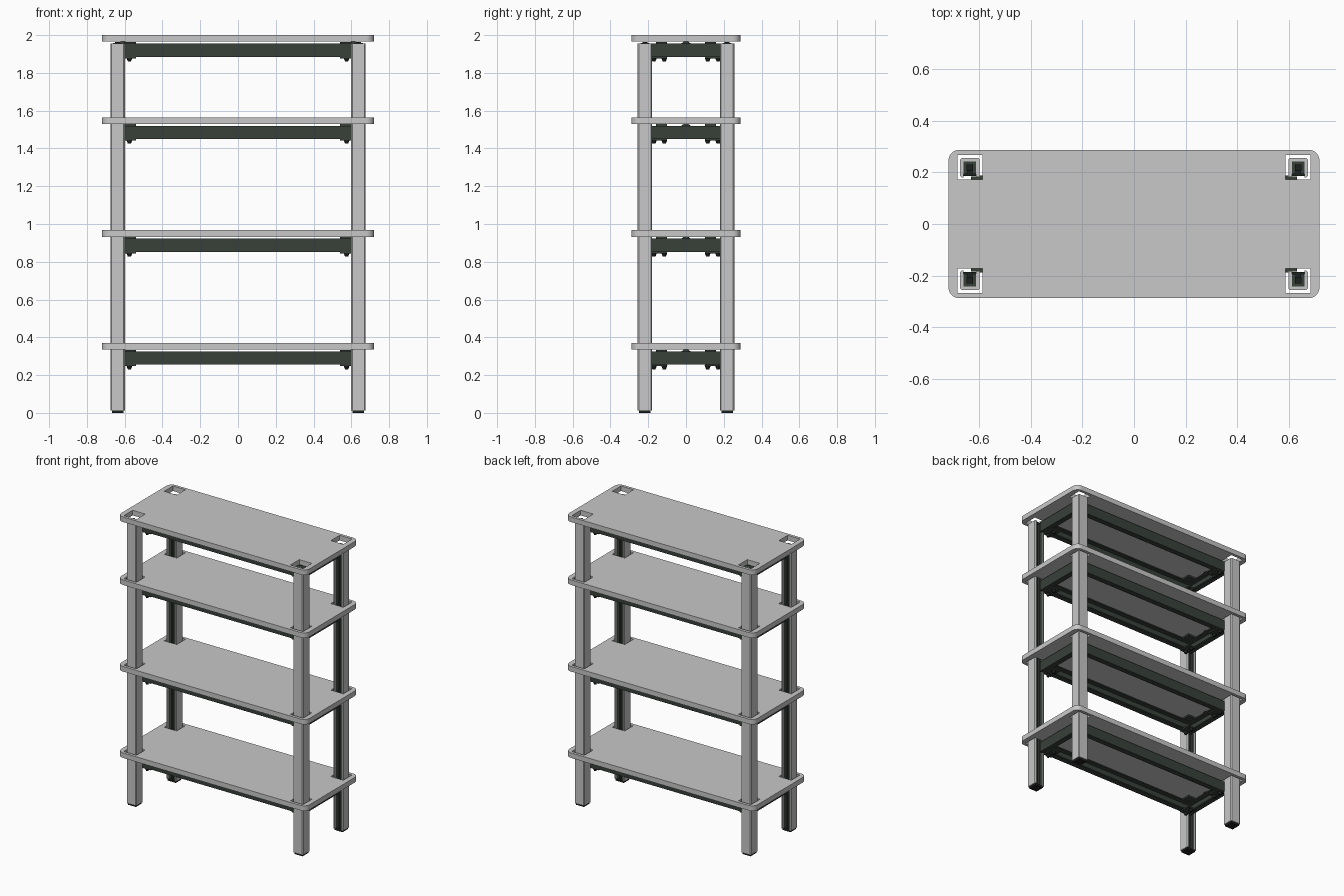
import bpy, bmesh, math
from mathutils import Matrix, Vector

if "Cube" in bpy.data.objects:
    bpy.data.objects.remove(bpy.data.objects["Cube"], do_unlink=True)


def material(name, rgb):
    m = bpy.data.materials.new(name)
    m.use_nodes = True
    m.diffuse_color = (*rgb, 1)
    m.node_tree.nodes["Principled BSDF"].inputs["Base Color"].default_value = (*rgb, 1)
    return m


GREY = material("light grey panel", (0.58, 0.58, 0.58))
DARK = material("dark green metal", (0.04, 0.052, 0.042))
BLACK = material("black rubber", (0.012, 0.015, 0.013))

SIGNS = [(sx, sy) for sx in (-1, 1) for sy in (-1, 1)]
SHELF_BOTTOMS = (0.335, 0.932, 1.53, 1.965)
SHELF_THICK = 0.035
LEG_X, LEG_Y, LEG_HALF = 0.637, 0.218, 0.038


def finish(name, bm, mat, smooth=False):
    bmesh.ops.recalc_face_normals(bm, faces=bm.faces)
    me = bpy.data.meshes.new(name)
    bm.to_mesh(me)
    bm.free()
    me.materials.append(mat)
    ob = bpy.data.objects.new(name, me)
    bpy.context.collection.objects.link(ob)
    if smooth:
        bpy.ops.object.select_all(action='DESELECT')
        ob.select_set(True)
        bpy.context.view_layer.objects.active = ob
        bpy.ops.object.shade_smooth_by_angle(angle=math.radians(30))
    return ob


def prism(name, pts, length, mat, matrix):
    """Extrude a closed 2D profile along local z, then place it."""
    bm = bmesh.new()
    face = bm.faces.new([bm.verts.new((u, v, 0)) for u, v in pts])
    ext = bmesh.ops.extrude_face_region(bm, geom=[face])["geom"]
    bmesh.ops.translate(bm, vec=(0, 0, length),
                        verts=[g for g in ext if isinstance(g, bmesh.types.BMVert)])
    bm.transform(matrix)
    return finish(name, bm, mat)


def box(name, lo, hi, mat):
    lo, hi = Vector(lo), Vector(hi)
    bm = bmesh.new()
    bmesh.ops.create_cube(bm, size=1)
    bm.transform(Matrix.Translation((lo + hi) / 2) @ Matrix.Diagonal((*(hi - lo), 1)))
    return finish(name, bm, mat)


def cone(name, centre, r_low, r_high, depth, mat):
    bm = bmesh.new()
    bmesh.ops.create_cone(bm, cap_ends=True, segments=12, radius1=r_low, radius2=r_high,
                          depth=depth, matrix=Matrix.Translation(centre))
    return finish(name, bm, mat, True)


def corner_box(name, sx, sy, x, y, z, mat):
    """Box given by ranges in the positive quarter, mirrored by signs."""
    xs, ys = sorted(sx * v for v in x), sorted(sy * v for v in y)
    return box(name, (xs[0], ys[0], z[0]), (xs[1], ys[1], z[1]), mat)


def outline(hx, hy, r, steps=8):
    """Rounded rectangle."""
    pts = []
    for q, (sx, sy) in enumerate([(1, 1), (-1, 1), (-1, -1), (1, -1)]):
        for i in range(steps + 1):
            a = math.pi / 2 * (q + i / steps)
            pts.append((sx * (hx - r) + r * math.cos(a), sy * (hy - r) + r * math.sin(a)))
    return pts


def shelf(name, z):
    """Rounded board with four square leg openings, from a filled flat curve."""
    cu = bpy.data.curves.new(name, 'CURVE')
    cu.dimensions, cu.fill_mode = '2D', 'BOTH'
    cu.extrude = SHELF_THICK / 2
    loops = [outline(0.72, 0.288, 0.042)]
    for sx, sy in SIGNS:
        h = 0.048
        loops.append([(sx * LEG_X + a * h, sy * 0.22 + b * h)
                      for a, b in [(-1, -1), (-1, 1), (1, 1), (1, -1)]])
    for pts in loops:
        sp = cu.splines.new('POLY')
        sp.points.add(len(pts) - 1)
        for p, (x, y) in zip(sp.points, pts):
            p.co = (x, y, 0, 1)
        sp.use_cyclic_u = True
    tmp = bpy.data.objects.new(name + "_curve", cu)
    bpy.context.collection.objects.link(tmp)
    bpy.context.view_layer.update()
    me = tmp.to_mesh()
    bm = bmesh.new()
    bm.from_mesh(me)
    tmp.to_mesh_clear()
    bpy.data.objects.remove(tmp, do_unlink=True)
    bmesh.ops.remove_doubles(bm, verts=bm.verts, dist=0.0001)
    bmesh.ops.translate(bm, vec=(0, 0, z + SHELF_THICK / 2), verts=bm.verts)
    finish(name, bm, GREY, True)


# Legs: grey channels open towards the middle, with a dark metal core and a foot
H, W, C = LEG_HALF, 0.014, 0.006
leg_profile = [(-H + W, -H), (-H + C, -H), (-H, -H + C), (-H, H - C), (-H + C, H), (H - C, H),
               (H, H - C), (H, -H + C), (H - C, -H), (H - W, -H), (H - W, H - W), (-H + W, H - W)]
K, G = H - W, 0.009
core_profile = [(-K, -K), (-G, -K), (-G, -G), (G, -G), (G, -K), (K, -K), (K, K), (-K, K)]
for sx, sy in SIGNS:
    place = Matrix.Translation((sx * LEG_X, sy * LEG_Y, 0.012)) @ Matrix.Diagonal((sx, sy, 1, 1))
    prism("leg", leg_profile, 1.943, GREY, place)
    prism("leg_core", core_profile, 1.946, DARK, place)
    corner_box("foot", sx, sy, (LEG_X - 0.031, LEG_X + 0.031),
               (LEG_Y - 0.031, LEG_Y + 0.031), (0, 0.014), BLACK)
    corner_box("leg_top_plate", sx, sy, (LEG_X - 0.013, LEG_X + 0.013),
               (LEG_Y - 0.013, LEG_Y + 0.013), (1.95, 1.964), BLACK)

# Shelves, each carried by a frame of channel beams
BEAM_H, BEAM_W, T = 0.07, 0.038, 0.008
beam_profile = [(0, 0), (-BEAM_W, 0), (-BEAM_W, T), (-T, T), (-T, BEAM_H - T),
                (-BEAM_W, BEAM_H - T), (-BEAM_W, BEAM_H), (0, BEAM_H)]
for i, z in enumerate(SHELF_BOTTOMS):
    shelf("shelf", z)
    bottom = z - 0.08
    for s in (-1, 1):
        prism("long_beam", beam_profile, 1.2, DARK,
              Matrix(((0, 0, 1, -0.6), (s, 0, 0, s * 0.188), (0, 1, 0, bottom), (0, 0, 0, 1))))
        prism("side_beam", beam_profile, 0.37, DARK,
              Matrix(((s, 0, 0, s * 0.632), (0, 0, 1, -0.185), (0, 1, 0, bottom), (0, 0, 0, 1))))
        cone("middle_pad", (s * 0.61, 0, z - 0.005), 0.025, 0.012, 0.01, DARK)

    # Corner plates, bolts and shelf pads
    for sx, sy in SIGNS:
        corner_box("corner_plate", sx, sy, (0.54, 0.6), (0.1, 0.185),
                   (bottom - 0.008, bottom + 0.002), DARK)
        for y in (0.115, 0.17):
            cone("corner_bolt", (sx * 0.575, sy * y, bottom - 0.015), 0.008, 0.016, 0.02, BLACK)
        corner_box("shelf_pad", sx, sy, (0.54, 0.6), (0.1, 0.16), (z - 0.012, z - 0.001), DARK)
